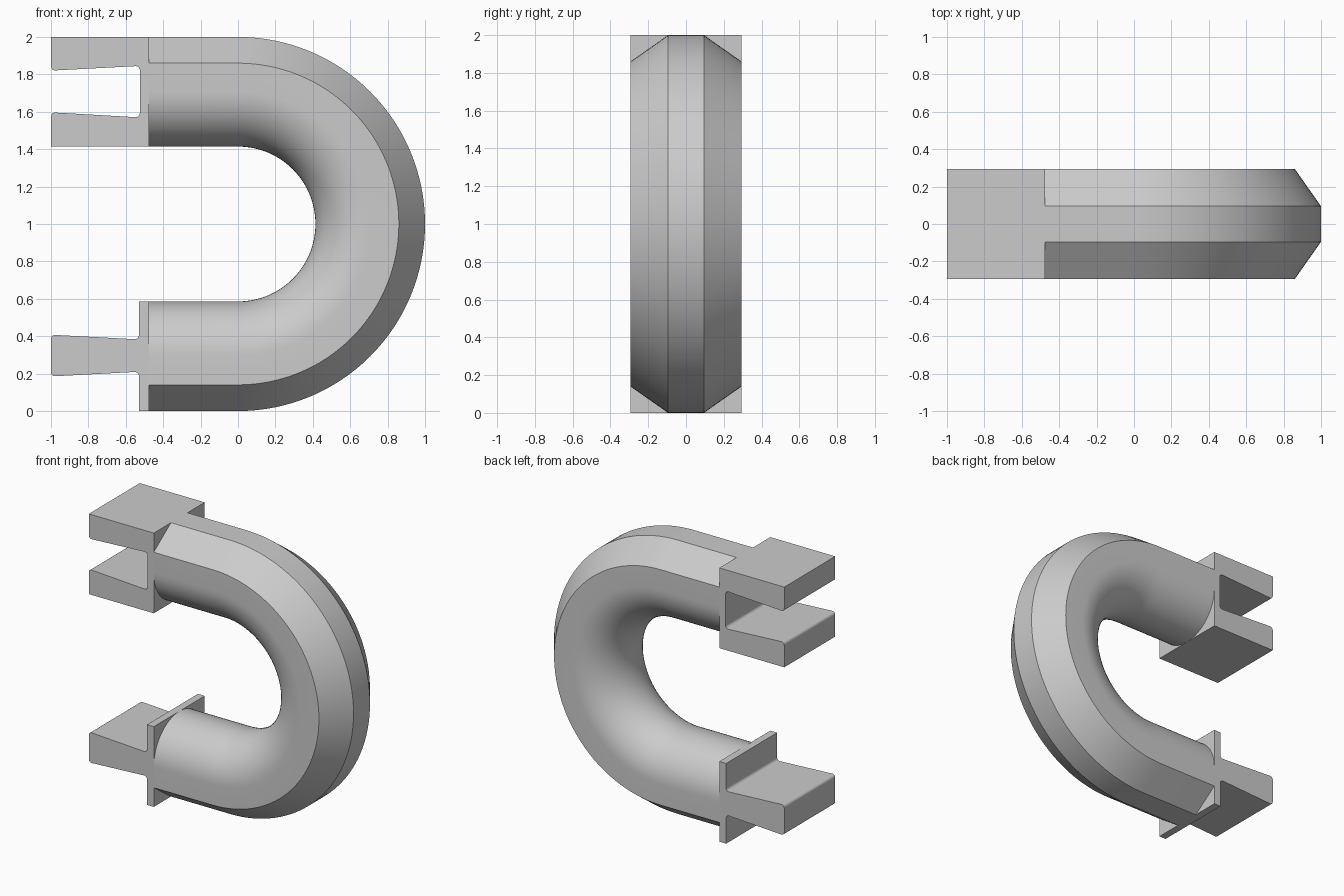
import bpy, bmesh, math
from mathutils import Vector

if "Cube" in bpy.data.objects:
    bpy.data.objects.remove(bpy.data.objects["Cube"])

grey = bpy.data.materials.new("light grey")
grey.diffuse_color = (0.6, 0.6, 0.6, 1)
grey.use_nodes = True
grey.node_tree.nodes["Principled BSDF"].inputs["Base Color"].default_value = grey.diffuse_color
W = 0.294  # half width


def finish(name, bm):
    bmesh.ops.recalc_face_normals(bm, faces=bm.faces)
    me = bpy.data.meshes.new(name)
    bm.to_mesh(me)
    bm.free()
    me.materials.append(grey)
    ob = bpy.data.objects.new(name, me)
    bpy.context.collection.objects.link(ob)
    bpy.ops.object.select_all(action='DESELECT')
    bpy.context.view_layer.objects.active = ob
    ob.select_set(True)
    bpy.ops.object.shade_smooth_by_angle(angle=math.radians(30))


def rounded(points, steps=6):
    """Outline of (x, z, fillet radius) with the corners rounded."""
    out = []
    n = len(points)
    for i, (x, z, r) in enumerate(points):
        p = Vector((x, z))
        if r == 0:
            out.append(p)
            continue
        a = (Vector(points[i - 1][:2]) - p).normalized()
        b = (Vector(points[(i + 1) % n][:2]) - p).normalized()
        half = a.angle(b) / 2
        c = p + (a + b).normalized() * (r / math.sin(half))
        t = r / math.tan(half)
        u, v = p + a * t - c, p + b * t - c
        for k in range(steps + 1):
            d = u.lerp(v, k / steps).normalized() * r
            out.append(c + d)
    return out


def extrude_block(name, points):
    bm = bmesh.new()
    face = bm.faces.new([bm.verts.new((p.x, -W, p.y)) for p in rounded(points)])
    res = bmesh.ops.extrude_face_region(bm, geom=[face])
    verts = [g for g in res['geom'] if isinstance(g, bmesh.types.BMVert)]
    bmesh.ops.translate(bm, verts=verts, vec=(0, 2 * W, 0))
    finish(name, bm)


# Bent tube: section of (radius, y), round inside, chamfered outside
R = 1 - 0.586 + W
section = [(R - W * math.sin(a), W * math.cos(a))
           for a in (math.pi * k / 32 for k in range(33))]
section += [(0.86, -W), (1, -0.095), (1, 0.095), (0.86, W)]

# Path frames: offset along x and turning angle
frames = [(-0.475, math.pi / 2)]
frames += [(0, math.pi / 2 - math.pi * k / 64) for k in range(65)]
frames += [(-0.475, -math.pi / 2)]

bm = bmesh.new()
rings = [[bm.verts.new((x + r * math.cos(a), y, 1 + r * math.sin(a)))
          for r, y in section] for x, a in frames]
n = len(section)
for r0, r1 in zip(rings, rings[1:]):
    for i in range(n):
        j = (i + 1) % n
        bm.faces.new((r0[i], r0[j], r1[j], r1[i]))
finish("bent_tube", bm)

# Forked socket on the upper end
F = 0.022
extrude_block("socket_end", [
    (-0.475, 1.414, 0), (-0.475, 2, 0), (-1, 2, 0),
    (-1, 1.82, F), (-0.525, 1.845, F), (-0.525, 1.57, F), (-1, 1.597, F),
    (-1, 1.414, 0)])

# Flange with dovetail tongue on the lower end
extrude_block("tongue_end", [
    (-0.475, 0, 0), (-0.475, 0.586, 0), (-0.53, 0.586, 0),
    (-0.53, 0.383, F), (-1, 0.408, F), (-1, 0.185, F), (-0.53, 0.21, F),
    (-0.53, 0, 0)])
